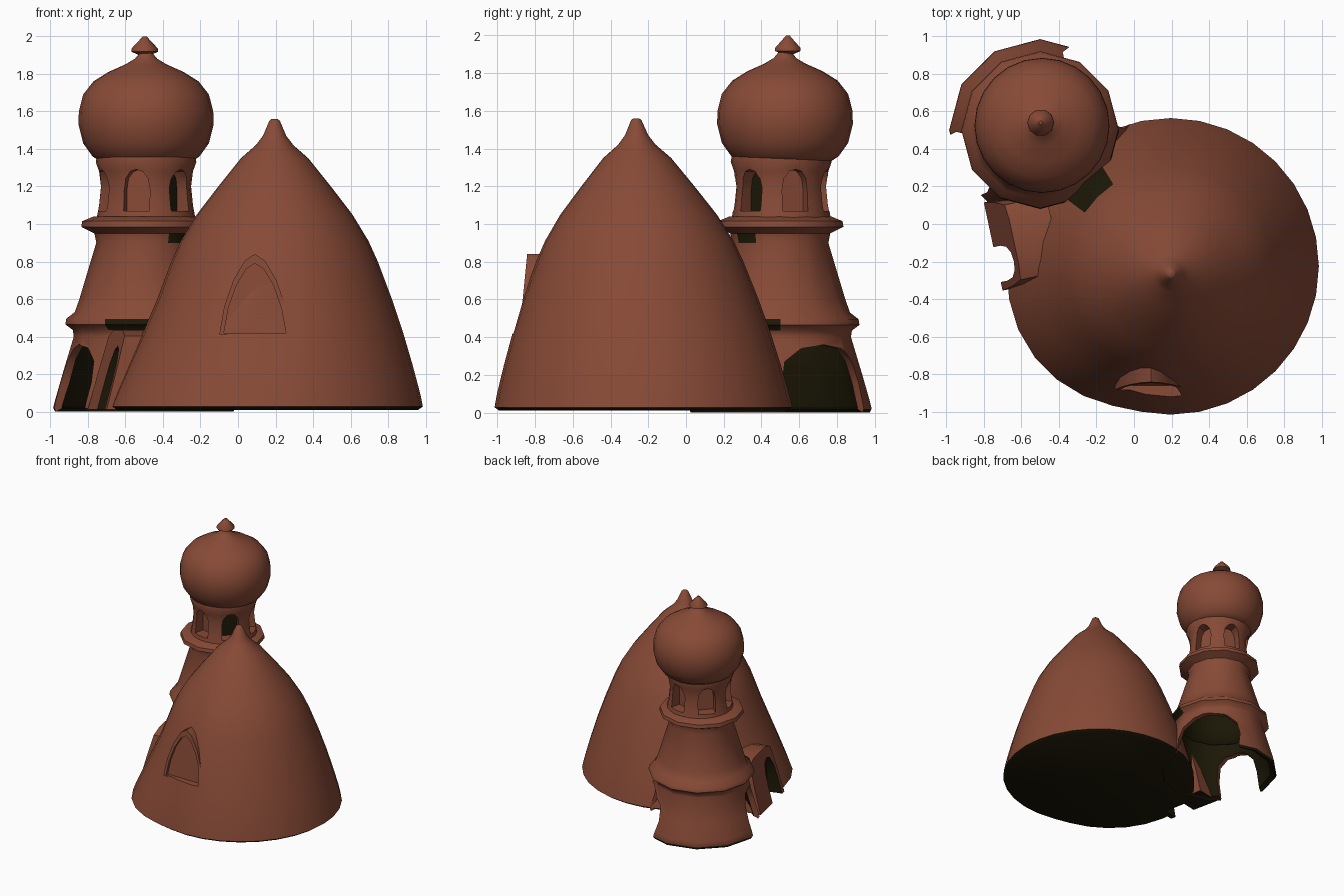
import bpy, bmesh
from math import sin, cos, pi, radians, atan2, degrees
from mathutils import Vector

if "Cube" in bpy.data.objects:
    bpy.data.objects.remove(bpy.data.objects["Cube"])


def material(name, rgb):
    m = bpy.data.materials.new(name)
    m.use_nodes = True
    m.diffuse_color = (*rgb, 1)
    m.node_tree.nodes["Principled BSDF"].inputs["Base Color"].default_value = (*rgb, 1)
    return m


MATS = [material("terracotta", (0.245, 0.069, 0.037)),
        material("dark_interior", (0.012, 0.009, 0.002))]
DARK = 1

# Half outlines of arches: (fraction of half width, fraction of height)
POINTED = [(1, 0), (0.86, 0.35), (0.6, 0.68), (0.28, 0.92)]
ROUND = [(1, 0), (1, 0.5), (0.87, 0.78), (0.5, 0.95)]
BLOCK = [(1, 0), (0.95, 0.5), (0.85, 0.93), (0.5, 1)]


def finish(name, bm):
    me = bpy.data.meshes.new(name)
    bm.to_mesh(me)
    bm.free()
    for m in MATS:
        me.materials.append(m)
    ob = bpy.data.objects.new(name, me)
    bpy.context.collection.objects.link(ob)
    return ob


def lathe(name, centre, profile, sides, open_base=False, skew=0):
    """Revolve (radius, height) points around a vertical axis, drifting in y by skew."""
    bm = bmesh.new()
    rings = []
    for r, z in profile:
        rings.append([bm.verts.new((centre[0] + r * cos(2 * pi * i / sides),
                                    centre[1] + r * sin(2 * pi * i / sides) + skew * z, z))
                      for i in range(sides)])
    for a, b in zip(rings, rings[1:]):
        for i in range(sides):
            j = (i + 1) % sides
            bm.faces.new((a[i], a[j], b[j], b[i]))
    bm.faces.new(rings[-1])
    if not open_base:
        bm.faces.new(rings[0][::-1])
    return finish(name, bm)


def arch(name, origin, angle, half, height, inward, outward, shape, lean=0, dark=()):
    """Extrude an arch outline along a horizontal direction; dark names its dark faces."""
    out = Vector((cos(radians(angle)), sin(radians(angle)), 0))
    side = Vector((-out.y, out.x, 0))
    outline = shape + [(0, 1)] + [(-u, v) for u, v in reversed(shape)]
    bm = bmesh.new()
    back, front = [[bm.verts.new(Vector(origin) + side * u * half + out * (d - lean * v * height)
                                 + Vector((0, 0, v * height))) for u, v in outline]
                   for d in (-inward, outward)]
    n = len(outline)
    bm.faces.new(front)
    back_face = bm.faces.new(back[::-1])
    sides = [bm.faces.new((back[i], back[(i + 1) % n], front[(i + 1) % n], front[i]))
             for i in range(n)]
    parts = {"back": [back_face], "floor": sides[-1:], "jambs": sides[:-1]}
    for key in dark:
        for f in parts[key]:
            f.material_index = DARK
    bmesh.ops.recalc_face_normals(bm, faces=bm.faces)
    return finish(name, bm)


def darken(ob, centre, start, end, low, high):
    """Darken the faces within a sector around a centre and a band of heights."""
    for p in ob.data.polygons:
        d = degrees(atan2(p.center.y - centre[1], p.center.x - centre[0]))
        if start <= d <= end and low <= p.center.z <= high:
            p.material_index = DARK


def flare(ob, centre, angle, spread, top, amount):
    """Push the foot of a wall outwards around one direction."""
    for v in ob.data.vertices:
        x, y = v.co.x - centre[0], v.co.y - centre[1]
        off = (degrees(atan2(y, x)) - angle + 180) % 360 - 180
        if abs(off) < spread and v.co.z < top:
            k = 1 + amount * (1 - v.co.z / top) * cos(off / spread * pi / 2)
            v.co.x, v.co.y = centre[0] + x * k, centre[1] + y * k


def bake(ob, cutters=(), angle=50):
    """Apply the modifiers and cuts, then smooth the gentle edges."""
    for c in cutters:
        c.hide_render = True
        b = ob.modifiers.new("cut", 'BOOLEAN')
        b.operation = 'DIFFERENCE'
        b.solver = 'EXACT'
        b.object = c
    dg = bpy.context.evaluated_depsgraph_get()
    me = bpy.data.meshes.new_from_object(ob.evaluated_get(dg))
    ob.modifiers.clear()
    ob.data = me
    bpy.ops.object.select_all(action='DESELECT')
    ob.select_set(True)
    bpy.context.view_layer.objects.active = ob
    bpy.ops.object.shade_smooth_by_angle(angle=radians(angle))


HALL = (0.195, -0.225)
TOWER = (-0.5, 0.5)
GALLERY = (-0.49, 0.505)

# Large conical hall with a dark floor, and a dark gap where it meets the tower
hall = lathe("hall_dome", HALL, [
    (0.765, 0.01), (0.79, 0.028), (0.775, 0.1), (0.735, 0.25), (0.685, 0.42), (0.625, 0.6),
    (0.55, 0.8), (0.5, 0.91), (0.415, 1.05), (0.3, 1.2), (0.18, 1.35), (0.1, 1.42),
    (0.062, 1.47), (0.028, 1.55), (0.016, 1.56)], 32, skew=-0.025)
darken(hall, HALL, -180, 180, 0, 0.025)
darken(hall, HALL, 122, 148, 0, 0.78)
flare(hall, HALL, 198, 55, 0.55, 0.12)

# Hooded front niche
hood = arch("niche_hood", (0.09, -0.885, 0.41), -90, 0.19, 0.43, 0.15, 0, POINTED, lean=0.1)
niche = arch("niche_cutter", (0.09, -0.86, 0.42), -90, 0.165, 0.37, 0, 0.3, POINTED, lean=0.1)

# Leaning side porch with a dark doorway
porch = arch("side_porch", (-0.75, -0.12, 0.012), 192, 0.24, 0.42, 0.22, 0, BLOCK,
             lean=0.27, dark=["floor"])
porch_door = arch("porch_door_cutter", (-0.7, -0.21, -0.05), 192, 0.095, 0.4, 0.1, 0.3, ROUND,
                  dark=["back", "jambs"])
bake(hall, [niche, porch_door])
bake(hood, [niche], 35)
bake(porch, [porch_door], 35)

# Hollow lower tower with two ledges and open arched doorways
tower = lathe("lower_tower", TOWER, [
    (0.475, 0), (0.485, 0.02), (0.475, 0.06), (0.435, 0.2), (0.375, 0.4), (0.38, 0.435),
    (0.42, 0.465), (0.415, 0.495), (0.37, 0.53), (0.345, 0.6), (0.255, 0.9), (0.265, 0.95),
    (0.335, 0.985), (0.33, 1.015), (0.27, 1.04)], 12, open_base=True)
darken(tower, TOWER, -180, 180, 0, 0.015)
darken(tower, TOWER, -110, -10, 0.44, 0.5)
darken(tower, TOWER, -60, -30, 0.9, 0.95)
shell = tower.modifiers.new("shell", 'SOLIDIFY')
shell.thickness = 0.045
shell.offset = -1
shell.material_offset = DARK
doors = [arch("tower_door_cutter", (TOWER[0] + 0.43 * cos(radians(a)),
                                    TOWER[1] + 0.43 * sin(radians(a)), -0.05),
              a, w, 0.41, 0.25, 0.3, ROUND) for a, w in ((37, 0.26), (205, 0.18))]
bake(tower, doors, 45)

# Gallery with six arched windows
gallery = lathe("gallery", GALLERY, [
    (0.265, 1.02), (0.25, 1.1), (0.24, 1.2), (0.25, 1.28), (0.268, 1.33), (0.26, 1.37)], 24)
windows = []
for k in range(6):
    a = radians(18 + 60 * k)
    windows.append(arch("window_cutter",
                        (GALLERY[0] + 0.16 * cos(a), GALLERY[1] + 0.16 * sin(a), 1.07),
                        18 + 60 * k, 0.07, 0.22, 0, 0.3, ROUND,
                        dark=["back"] if k == 5 else []))
bake(gallery, windows, 35)

# Bulbous tower roof and its finial
roof = lathe("onion_roof", (-0.49, 0.525), [
    (0.24, 1.33), (0.285, 1.36), (0.335, 1.43), (0.36, 1.53), (0.358, 1.6), (0.335, 1.69),
    (0.28, 1.76), (0.2, 1.81), (0.11, 1.85), (0.06, 1.88), (0.035, 1.91), (0.03, 1.93)], 24)
bake(roof)
finial = lathe("finial", (-0.497, 0.54), [
    (0.03, 1.9), (0.072, 1.918), (0.07, 1.935), (0.028, 1.98), (0.01, 2.0)], 10)
bake(finial, angle=40)

for cutter in [niche, porch_door, *doors, *windows]:
    bpy.data.objects.remove(cutter)
